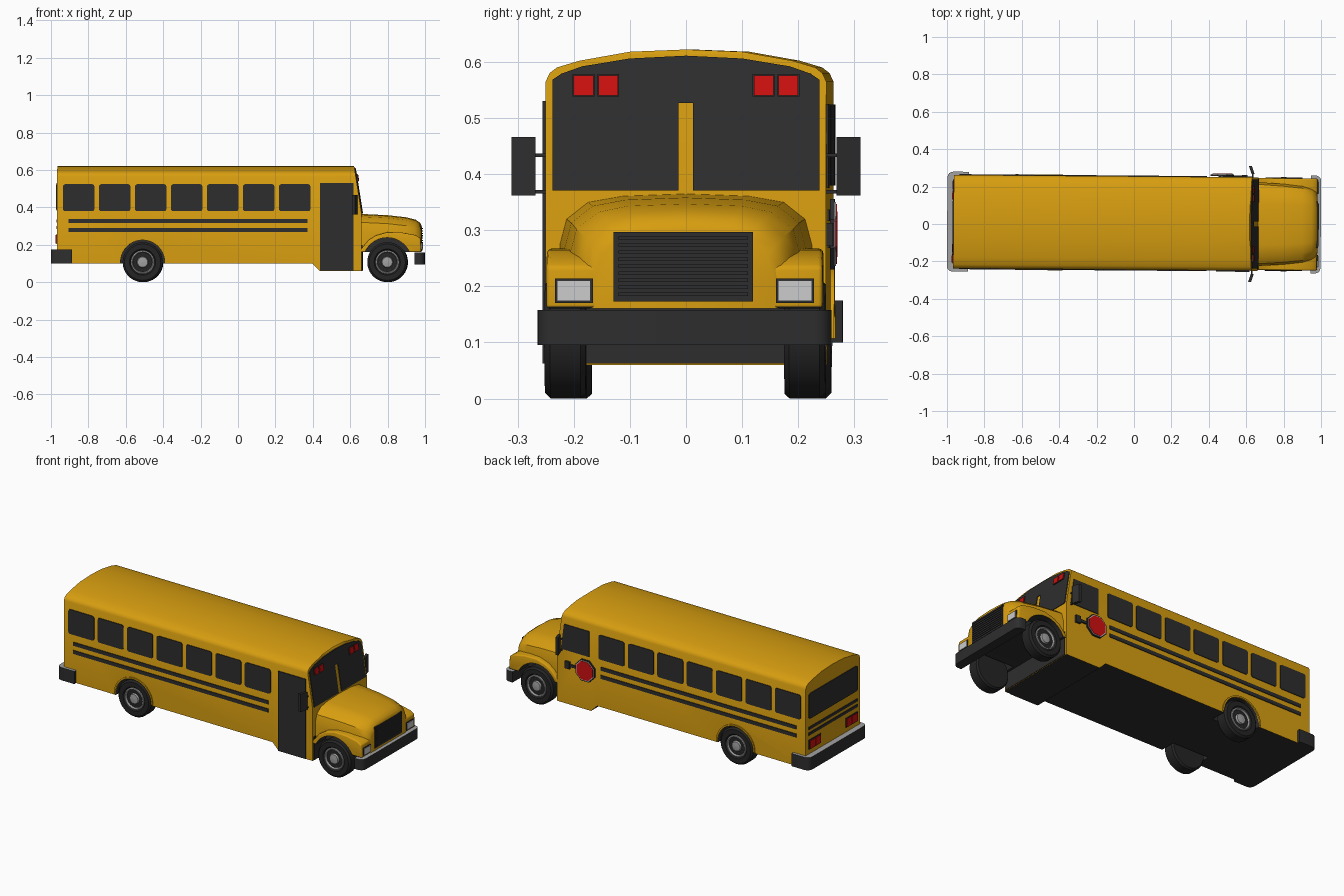
import bpy, bmesh, math
from mathutils import Matrix, Vector

if "Cube" in bpy.data.objects:
    bpy.data.objects.remove(bpy.data.objects["Cube"])


def material(name, r, g, b):
    m = bpy.data.materials.new(name)
    m.use_nodes = True
    m.diffuse_color = (r, g, b, 1)
    m.node_tree.nodes["Principled BSDF"].inputs["Base Color"].default_value = (r, g, b, 1)
    return m


YELLOW = material("bus yellow", 0.68, 0.34, 0.005)
DARK = material("charcoal", 0.027, 0.027, 0.027)
RUBBER = material("tyre black", 0.018, 0.018, 0.018)
SILVER = material("silver", 0.36, 0.36, 0.36)
LAMP = material("lamp white", 0.6, 0.6, 0.6)
RED = material("signal red", 0.62, 0.005, 0.005)
parts = []


def finish(name, bm, *mats):
    bmesh.ops.recalc_face_normals(bm, faces=bm.faces)
    mesh = bpy.data.meshes.new(name)
    bm.to_mesh(mesh)
    bm.free()
    for m in mats:
        mesh.materials.append(m)
    obj = bpy.data.objects.new(name, mesh)
    bpy.context.collection.objects.link(obj)
    parts.append(obj)
    return obj


def skin(name, loops, *mats, closed=True):
    """Join equal-length loops of points; cap both ends when closed."""
    bm = bmesh.new()
    rings = [[bm.verts.new(p) for p in loop] for loop in loops]
    n = len(rings[0])
    for a, b in zip(rings, rings[1:]):
        for i in range(n):
            j = (i + 1) % n
            bm.faces.new((a[i], a[j], b[j], b[i]))
    if closed:
        bm.faces.new(rings[0])
        bm.faces.new(rings[-1])
    return finish(name, bm, *mats)


def prism(name, pts, axis, a, b, *mats):
    place = {"x": lambda p, q, d: (d, p, q), "y": lambda p, q, d: (p, d, q),
             "z": lambda p, q, d: (p, q, d)}[axis]
    return skin(name, [[place(p, q, d) for p, q in pts] for d in (a, b)], *mats)


def rect(x0, x1, z0, z1, r=0.0):
    if not r:
        return [(x0, z0), (x1, z0), (x1, z1), (x0, z1)]
    corners = [(x1 - r, z1 - r), (x0 + r, z1 - r), (x0 + r, z0 + r), (x1 - r, z0 + r)]
    return [(cx + r * math.cos(t), cz + r * math.sin(t))
            for k, (cx, cz) in enumerate(corners)
            for t in (math.pi / 2 * (k + s / 3) for s in range(4))]


def circle(cx, cz, r, n=32, turn=0.0):
    return [(cx + r * math.cos(turn + math.tau * i / n),
             cz + r * math.sin(turn + math.tau * i / n)) for i in range(n)]


def lathe(name, profile, x, z, side, mat, n=36):
    return skin(name, [[(p, side * y, q) for p, q in circle(x, z, max(r, 0.001), n)]
                       for r, y in profile], mat)


def bake(obj):
    dg = bpy.context.evaluated_depsgraph_get()
    mesh = bpy.data.meshes.new_from_object(obj.evaluated_get(dg))
    obj.modifiers.clear()
    obj.data = mesh


def bevel(obj, width, segments=3):
    m = obj.modifiers.new("bevel", "BEVEL")
    m.width, m.segments, m.limit_method = width, segments, "ANGLE"
    m.angle_limit = math.radians(50)
    bake(obj)


def cut(obj, cutters):
    for c in cutters:
        m = obj.modifiers.new("cut", "BOOLEAN")
        m.operation, m.object, m.solver = "DIFFERENCE", c, "EXACT"
    bake(obj)


WHEEL_Z, REAR_X, FRONT_X = 0.107, -0.508, 0.80
REAR_R, FRONT_R = 0.118, 0.131


def darken(obj, axle, radius):
    """Charcoal for undersides and wheel wells."""
    for f in obj.data.polygons:
        well = all(math.hypot(v.x - axle, v.z - WHEEL_Z) < radius + 0.003
                   for v in (obj.data.vertices[i].co for i in f.vertices))
        f.material_index = int(well or f.normal.z < -0.6)


def mirrored(half):
    return half + [(-y, z) for y, z in reversed(half) if y]


# Cutters for the wheel wells and the sloping windscreen wall
wells = {}
for x, r in ((REAR_X, REAR_R), (FRONT_X, FRONT_R)):
    wells[x] = [prism("well_cutter", circle(x, WHEEL_Z, r, 40), "y", s * 0.16, s * 0.4) for s in (-1, 1)]
nose_cutter = prism("nose_cutter", [(0.663, 0), (0.663, 0.365), (0.624, 0.613), (0.61, 0.63),
                                    (0.61, 0.8), (0.9, 0.8), (0.9, 0)], "y", -0.5, 0.5)

# Passenger body
ROOF = [(0.25, 0.565), (0.243, 0.58), (0.23, 0.59), (0.19, 0.602), (0.1, 0.618), (0, 0.622)]
body = skin("body", [[(x, y, z) for y, z in mirrored([(0.25, floor)] + ROOF)]
                     for x, floor in ((-0.965, 0.1), (0.40, 0.1), (0.44, 0.06), (0.7, 0.06))], YELLOW, DARK)
cut(body, wells[REAR_X] + [nose_cutter])
darken(body, REAR_X, REAR_R)
prism("firewall", rect(-0.24, 0.24, 0.062, 0.2), "x", 0.66, 0.667, DARK)

# Hood
loops = []
for x, w, t in ((0.655, 0.225, 0.365), (0.80, 0.215, 0.358), (0.90, 0.205, 0.347),
                (0.95, 0.19, 0.334), (0.973, 0.175, 0.318), (0.981, 0.16, 0.302)):
    half = [(w, 0.16), (w, t - 0.09), (w - 0.012, t - 0.045), (w - 0.05, t - 0.015), (w / 2, t - 0.004), (0, t)]
    loops.append([(x, y, z) for y, z in mirrored(half)])
hood = skin("hood", loops, YELLOW, DARK)
cut(hood, wells[FRONT_X])
darken(hood, FRONT_X, FRONT_R)

# Fenders, headlights, wheels and arch lips on both sides
FENDER = [(0.655, 0.16), (0.655, 0.17), (0.675, 0.195), (0.70, 0.225), (0.74, 0.25), (0.80, 0.267),
          (0.88, 0.265), (0.95, 0.252), (0.978, 0.235), (0.981, 0.16)]
TYRE = [(0.062, 0.24), (0.07, 0.25), (0.097, 0.25), (0.107, 0.24), (0.107, 0.186), (0.099, 0.177), (0, 0.177)]
RIM = [(0.064, 0.235), (0.062, 0.248), (0.056, 0.25), (0.051, 0.238), (0.031, 0.238), (0.027, 0.25), (0, 0.253)]
for s, side in ((1, "back"), (-1, "front")):
    fender = prism("fender_" + side, FENDER, "y", s * 0.11, s * 0.246, YELLOW, DARK)
    bevel(fender, 0.014)
    cut(fender, wells[FRONT_X])
    darken(fender, FRONT_X, FRONT_R)
    prism("headlight_frame_" + side, rect(s * 0.163, s * 0.231, 0.17, 0.214), "x", 0.97, 0.984, DARK)
    prism("headlight_" + side, rect(s * 0.167, s * 0.227, 0.174, 0.21), "x", 0.975, 0.987, LAMP)
    for x in (REAR_X, FRONT_X):
        lathe("tyre", TYRE, x, WHEEL_Z, s, RUBBER)
        lathe("rim", RIM, x, WHEEL_Z, s, SILVER)
        for px, pz in circle(x, WHEEL_Z, 0.041, 10):
            prism("rim_hole", circle(px, pz, 0.006, 8), "y", s * 0.236, s * 0.24, DARK)
    arc = [math.pi * i / 20 for i in range(21)]
    lip = [(REAR_X + r * math.cos(t), WHEEL_Z + r * math.sin(t))
           for r, ts in ((REAR_R, arc), (REAR_R + 0.009, arc[::-1])) for t in ts]
    prism("arch_lip_" + side, lip, "y", s * 0.248, s * 0.256, YELLOW)

    # Side windows and stripes
    for i in range(7):
        x = -0.934 + i * 0.1925
        prism("side_window", rect(x, x + 0.168, 0.38, 0.524, 0.012), "y", s * 0.248, s * 0.254, DARK)
    for z in (0.268, 0.316):
        prism("side_stripe", rect(-0.904, 0.374, z, z + 0.021), "y", s * 0.248, s * 0.254, DARK)

    # Door mirror on two arms
    prism("mirror_" + side, [(0.626, s * 0.268), (0.642, s * 0.268), (0.628, s * 0.311), (0.612, s * 0.311)],
          "z", 0.362, 0.466, DARK)
    for z in (0.365, 0.43):
        prism("mirror_arm", rect(0.628, 0.636, z, z + 0.007), "y", s * 0.24, s * 0.28, DARK)

    # Tail lights
    prism("tail_light_plate", rect(s * 0.115, s * 0.222, 0.203, 0.258), "x", -0.970, -0.96, DARK)
    for y in (0.119, 0.171):
        prism("tail_light", rect(s * y, s * (y + 0.047), 0.208, 0.253), "x", -0.973, -0.96, RED)

# Door on one side, driver window and folding stop sign on the other
prism("door", rect(0.44, 0.62, 0.062, 0.53), "y", -0.256, -0.248, DARK)
prism("driver_window", [(0.45, 0.375), (0.635, 0.375), (0.615, 0.525), (0.45, 0.525)], "y", 0.248, 0.254, DARK)
prism("sign_arm", rect(0.47, 0.60, 0.285, 0.30), "y", 0.248, 0.258, DARK)
prism("sign_hinge", rect(0.575, 0.605, 0.272, 0.313), "y", 0.248, 0.262, DARK)
for name, r, y, mat in (("sign_back", 0.068, 0.264, DARK), ("sign_border", 0.062, 0.266, LAMP),
                        ("sign_face", 0.058, 0.268, RED)):
    prism(name, circle(0.47, 0.293, r, 8, math.pi / 8), "y", 0.256, y, mat)


# Windscreen parts follow the sloping wall
def on_slope(name, pts, depth, mat):
    obj = prism(name, pts, "x", -0.004, depth, mat)
    for v in obj.data.vertices:
        v.co.x += 0.663 - 0.157 * (v.co.z - 0.365)


for s in (-1, 1):
    on_slope("windscreen", rect(s * 0.013, s * 0.238, 0.371, 0.528), 0.004, DARK)
    for y in (0.121, 0.165):
        on_slope("warning_light_frame", rect(s * (y - 0.002), s * (y + 0.037), 0.538, 0.578), 0.008, DARK)
        on_slope("warning_light", rect(s * y, s * (y + 0.035), 0.54, 0.576), 0.011, RED)
on_slope("windscreen_header", mirrored([(0.238, 0.527), (0.238, 0.568), (0.222, 0.579),
                                        (0.185, 0.592), (0.1, 0.606), (0, 0.611)]), 0.004, DARK)

# Grille
prism("grille", rect(-0.126, 0.122, 0.173, 0.297), "x", 0.97, 0.984, DARK)
for i in range(9):
    z = 0.183 + i * 0.0125
    prism("grille_slat", rect(-0.117, 0.113, z, z + 0.006), "x", 0.98, 0.988, DARK)

# Rear window and stripes
prism("rear_window", rect(-0.225, 0.225, 0.382, 0.53, 0.015), "x", -0.970, -0.96, DARK)
for z in (0.285, 0.318):
    prism("rear_stripe", rect(-0.225, 0.225, z, z + 0.016), "x", -0.969, -0.96, DARK)

# Wrap-around bumpers with bright top faces
for name, x0, x1, half, z0, z1 in (("front_bumper", 0.945, 0.999, 0.262, 0.095, 0.158),
                                   ("rear_bumper", -0.999, -0.885, 0.267, 0.1, 0.175)):
    sgn = 1 if x1 > 0 else -1
    tip, tail = (x1, x0) if sgn > 0 else (x0, x1)
    c = 0.03
    turn = [(tip - sgn * c * (1 - math.cos(t)), half - c * (1 - math.sin(t)))
            for t in (math.pi / 8 * k for k in range(5))]
    outline = turn + [(tail, half), (tail, -half)] + [(x, -y) for x, y in reversed(turn)]
    bumper = prism(name, outline, "z", z0, z1, DARK, SILVER)
    for f in bumper.data.polygons:
        f.material_index = int(f.normal.z > 0.9)

# Remove cutters, smooth curved faces, and give the slight yaw
for c in wells[REAR_X] + wells[FRONT_X] + [nose_cutter]:
    parts.remove(c)
    bpy.data.objects.remove(c)
pivot = Vector((0.63, 0, 0))
yaw = Matrix.Translation(pivot) @ Matrix.Rotation(-0.008, 4, "Z") @ Matrix.Translation(-pivot)
for obj in parts:
    obj.data.shade_smooth()
    obj.data.set_sharp_from_angle(angle=math.radians(32))
    obj.matrix_world = yaw
